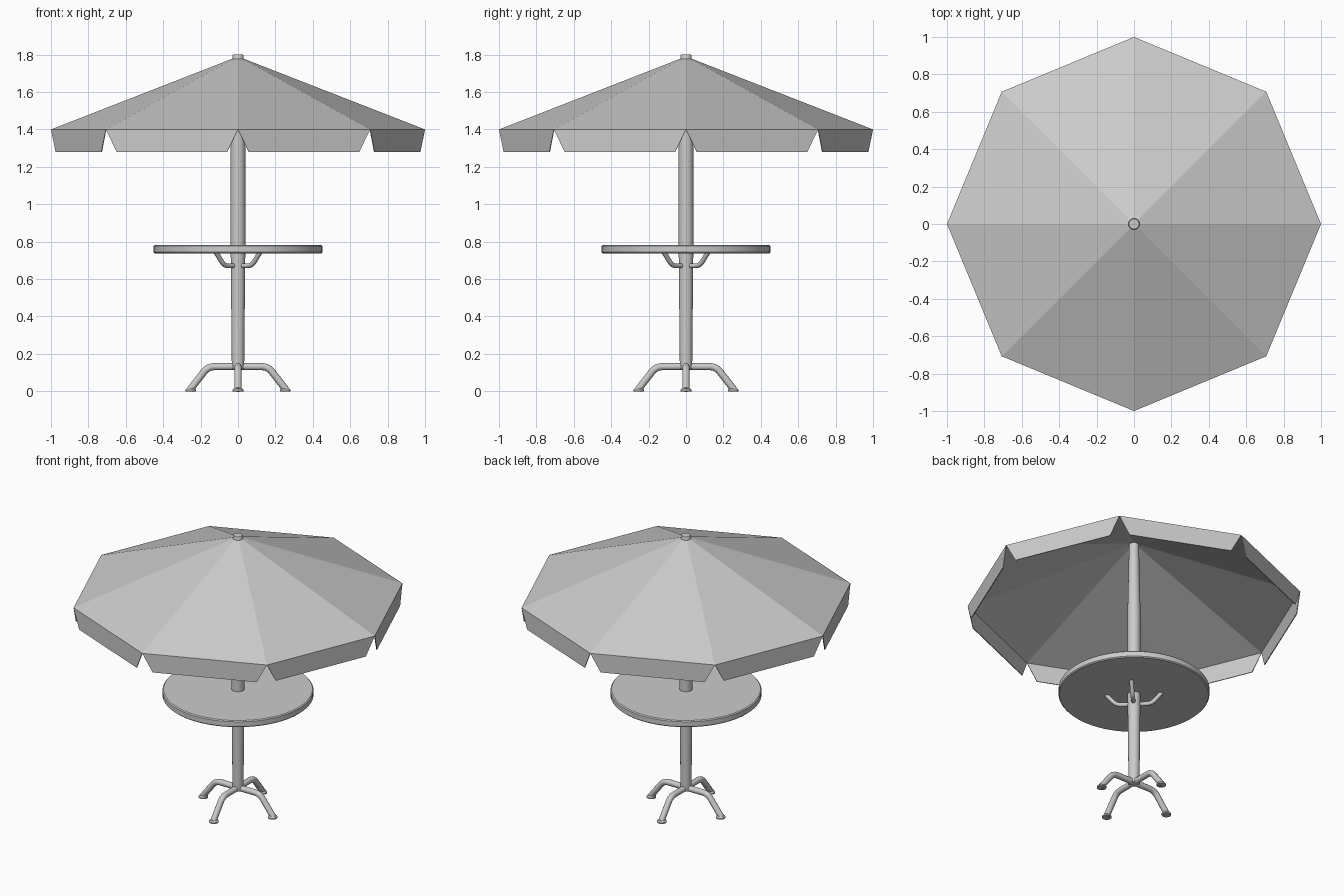
import bpy, bmesh, math
from mathutils import Vector

if "Cube" in bpy.data.objects:
    bpy.data.objects.remove(bpy.data.objects["Cube"])


def finish(name, bm, angle=None):
    bmesh.ops.recalc_face_normals(bm, faces=bm.faces)
    me = bpy.data.meshes.new(name)
    bm.to_mesh(me)
    bm.free()
    ob = bpy.data.objects.new(name, me)
    bpy.context.collection.objects.link(ob)
    if angle:
        bpy.ops.object.select_all(action='DESELECT')
        ob.select_set(True)
        bpy.context.view_layer.objects.active = ob
        bpy.ops.object.shade_smooth_by_angle(angle=math.radians(angle))
    return ob


def lathe(name, profile, seg, centre=(0, 0)):
    bm = bmesh.new()
    rings = []
    for r, z in profile:
        rings.append([bm.verts.new((centre[0] + r * math.cos(math.tau * i / seg),
                                    centre[1] + r * math.sin(math.tau * i / seg), z))
                      for i in range(seg)])
    for a, b in zip(rings, rings[1:]):
        for i in range(seg):
            j = (i + 1) % seg
            bm.faces.new((a[i], a[j], b[j], b[i]))
    bm.faces.new(rings[0][::-1])
    bm.faces.new(rings[-1])
    return finish(name, bm, 35)


def tube(name, path, radius, angle, bend):
    # radial path of (distance, height) points with rounded corners
    pts = [Vector(p) for p in path]
    out = [pts[0]]
    for a, b, c in zip(pts, pts[1:], pts[2:]):
        p, q = b + (a - b).normalized() * bend, b + (c - b).normalized() * bend
        for k in range(6):
            t = k / 5
            out.append(p * (1 - t) ** 2 + b * 2 * t * (1 - t) + q * t * t)
    out.append(pts[-1])
    ca, sa = math.cos(angle), math.sin(angle)
    seg = 12
    bm = bmesh.new()
    rings = []
    for i, p in enumerate(out):
        d = (out[min(i + 1, len(out) - 1)] - out[max(i - 1, 0)]).normalized()
        n = Vector((-d.y * ca, -d.y * sa, d.x))
        s = Vector((-sa, ca, 0))
        o = Vector((p.x * ca, p.x * sa, p.y))
        rings.append([bm.verts.new(o + radius * (n * math.cos(math.tau * k / seg)
                                                 + s * math.sin(math.tau * k / seg)))
                      for k in range(seg)])
    for a, b in zip(rings, rings[1:]):
        for k in range(seg):
            j = (k + 1) % seg
            bm.faces.new((a[k], a[j], b[j], b[k]))
    bm.faces.new(rings[0][::-1])
    bm.faces.new(rings[-1])
    return finish(name, bm, 40)


# Octagonal canopy with notched hanging flaps
bm = bmesh.new()
apex = bm.verts.new((0, 0, 1.79))
rim = [bm.verts.new((math.cos(math.pi * i / 4), math.sin(math.pi * i / 4), 1.4))
       for i in range(8)]
for i in range(8):
    a, b = rim[i], rim[(i + 1) % 8]
    bm.faces.new((apex, a, b))
    low = []
    for t in (0.083, 0.917):
        p = a.co.lerp(b.co, t)
        low.append(bm.verts.new((p.x, p.y, 1.28)))
    bm.faces.new((a, low[0], low[1], b))
canopy = finish("canopy", bm)
thick = canopy.modifiers.new("thickness", 'SOLIDIFY')
thick.thickness = 0.005
thick.offset = -1

# Pole through the table, ending above the canopy
lathe("pole", [(0.033, 0.12), (0.039, 0.74), (0.039, 1.3), (0.03, 1.76),
               (0.03, 1.795), (0.027, 1.8)], 24)

# Round table top with softened edges
lathe("table_top", [(0.446, 0.738), (0.452, 0.744), (0.452, 0.776), (0.446, 0.782)], 64)

# Four legs with feet, four diagonal table brackets
for i in range(4):
    a = i * math.pi / 2
    tube(f"leg_{i + 1}", [(0, 0.132), (0.16, 0.132), (0.257, 0.008)], 0.019, a, 0.035)
    lathe(f"foot_{i + 1}", [(0.029, 0), (0.029, 0.008), (0.021, 0.016)], 16,
          (0.253 * math.cos(a), 0.253 * math.sin(a)))
    tube(f"bracket_{i + 1}", [(0.02, 0.671), (0.105, 0.671), (0.168, 0.745)],
         0.013, a + math.pi / 4, 0.03)
